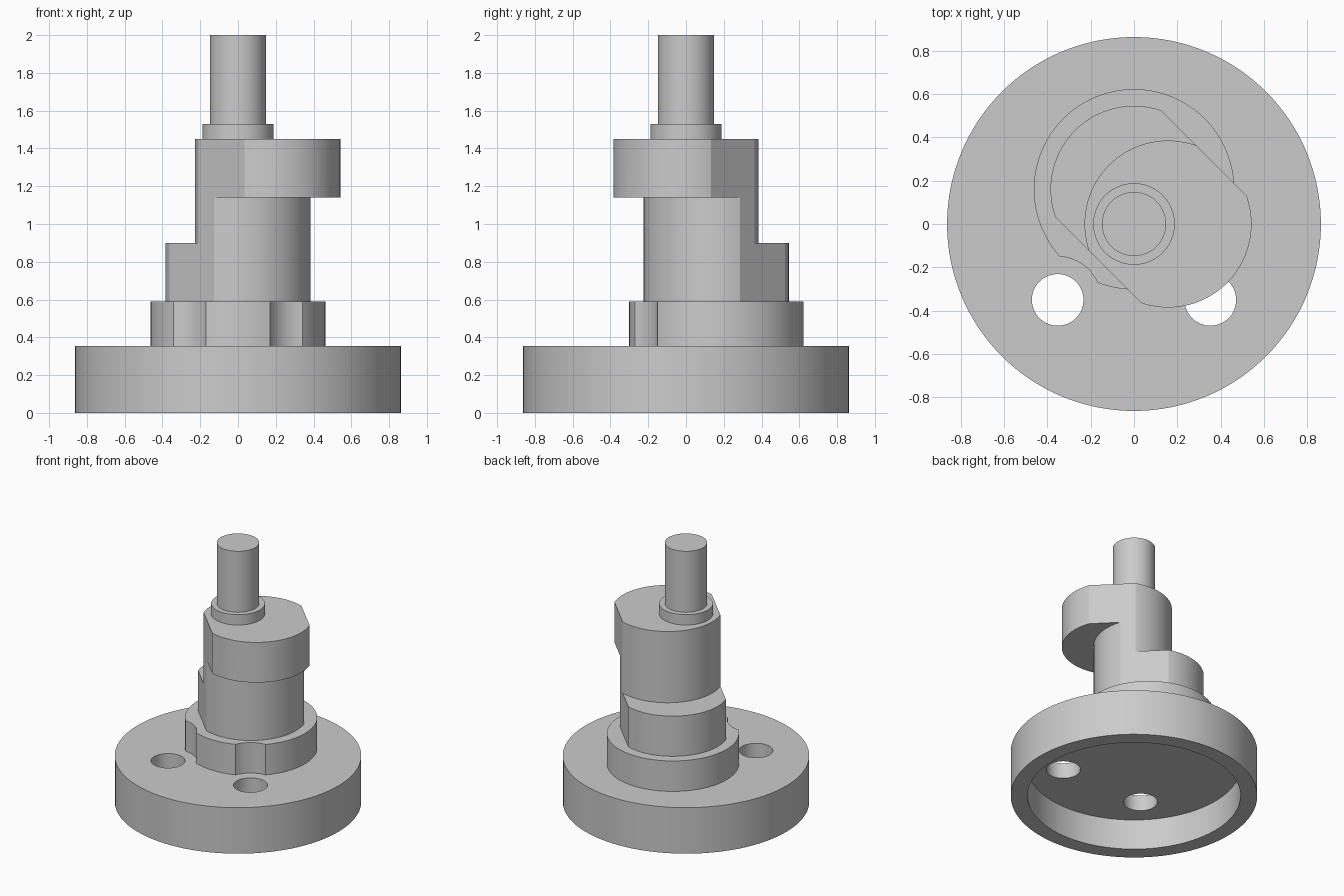
import bpy
import bmesh
import math
from mathutils import Matrix

cube = bpy.data.objects.get("Cube")
if cube:
    bpy.data.objects.remove(cube, do_unlink=True)

GREY = (0.6, 0.6, 0.6, 1)
metal = bpy.data.materials.new("plain grey")
metal.use_nodes = True
metal.diffuse_color = GREY
metal.node_tree.nodes["Principled BSDF"].inputs["Base Color"].default_value = GREY

SIDES = 96


def new_object(name, bm):
    bmesh.ops.recalc_face_normals(bm, faces=bm.faces[:])
    mesh = bpy.data.meshes.new(name)
    bm.to_mesh(mesh)
    bm.free()
    mesh.materials.append(metal)
    obj = bpy.data.objects.new(name, mesh)
    bpy.context.collection.objects.link(obj)
    return obj


def cylinder(name, centre, radius, z0, z1, sides=SIDES):
    bm = bmesh.new()
    place = Matrix.Translation((*centre, (z0 + z1) / 2))
    bmesh.ops.create_cone(bm, cap_ends=True, segments=sides, radius1=radius,
                          radius2=radius, depth=z1 - z0, matrix=place)
    return new_object(name, bm)


def tube(name, centre, inner, outer, z0, z1):
    """Closed ring with a rectangular section."""
    bm = bmesh.new()
    section = [(inner, z0), (outer, z0), (outer, z1), (inner, z1)]
    rings = []
    for i in range(SIDES):
        a = math.tau * i / SIDES
        rings.append([bm.verts.new((centre[0] + r * math.cos(a),
                                    centre[1] + r * math.sin(a), z))
                      for r, z in section])
    for i in range(SIDES):
        here, there = rings[i], rings[(i + 1) % SIDES]
        for k in range(4):
            n = (k + 1) % 4
            bm.faces.new((here[k], there[k], there[n], here[n]))
    return new_object(name, bm)


def cut(target, cutter):
    cutter.hide_render = True
    mod = target.modifiers.new("cut", 'BOOLEAN')
    mod.operation = 'DIFFERENCE'
    mod.solver = 'EXACT'
    mod.object = cutter
    bpy.context.view_layer.objects.active = target
    bpy.ops.object.modifier_apply(modifier=mod.name)
    bpy.data.objects.remove(cutter, do_unlink=True)


AXIS = (0, 0)
LOWER = (0, 0.16)      # lower eccentric centre
UPPER = (0.157, 0)     # upper eccentric centre
CAM_R = 0.385
HOLES = [(s * 0.352, -0.35) for s in (-1, 1)]

# Flanged base, hollow underneath
base = cylinder("base_flange", AXIS, 0.862, 0, 0.355, 128)
cut(base, cylinder("recess_cutter", AXIS, 0.745, -0.1, 0.235, 128))

# Collar with clearance scallops around the bolt holes
collar = cylinder("collar", LOWER, 0.462, 0.355, 0.59)
for hole in HOLES:
    cut(base, cylinder("hole_cutter", hole, 0.119, 0.1, 0.5, 64))
    cut(collar, cylinder("scallop_cutter", hole, 0.2, 0.3, 0.7))

# Double eccentric: flat-sided blank turned about two offset centres
bm = bmesh.new()
bmesh.ops.create_cube(bm, size=1, matrix=(
    Matrix.Translation((0.08, 0.08, (0.59 + 1.45) / 2))
    @ Matrix.Rotation(math.radians(45), 4, 'Z')
    @ Matrix.Diagonal((0.693, 1.6, 1.45 - 0.59, 1))))
cam = new_object("double_eccentric", bm)
cut(cam, tube("lower_turning_cutter", LOWER, CAM_R, 1.3, 0.5, 1.14))
cut(cam, tube("upper_turning_cutter", UPPER, CAM_R, 1.3, 0.9, 1.6))

# Shoulder and shaft
shoulder = cylinder("shaft_shoulder", AXIS, 0.188, 1.45, 1.53)
shaft = cylinder("shaft", AXIS, 0.148, 1.53, 2)

bpy.ops.object.select_all(action='DESELECT')
for part in (base, collar, cam, shoulder, shaft):
    part.select_set(True)
bpy.context.view_layer.objects.active = base
bpy.ops.object.shade_smooth_by_angle(angle=math.radians(20))
